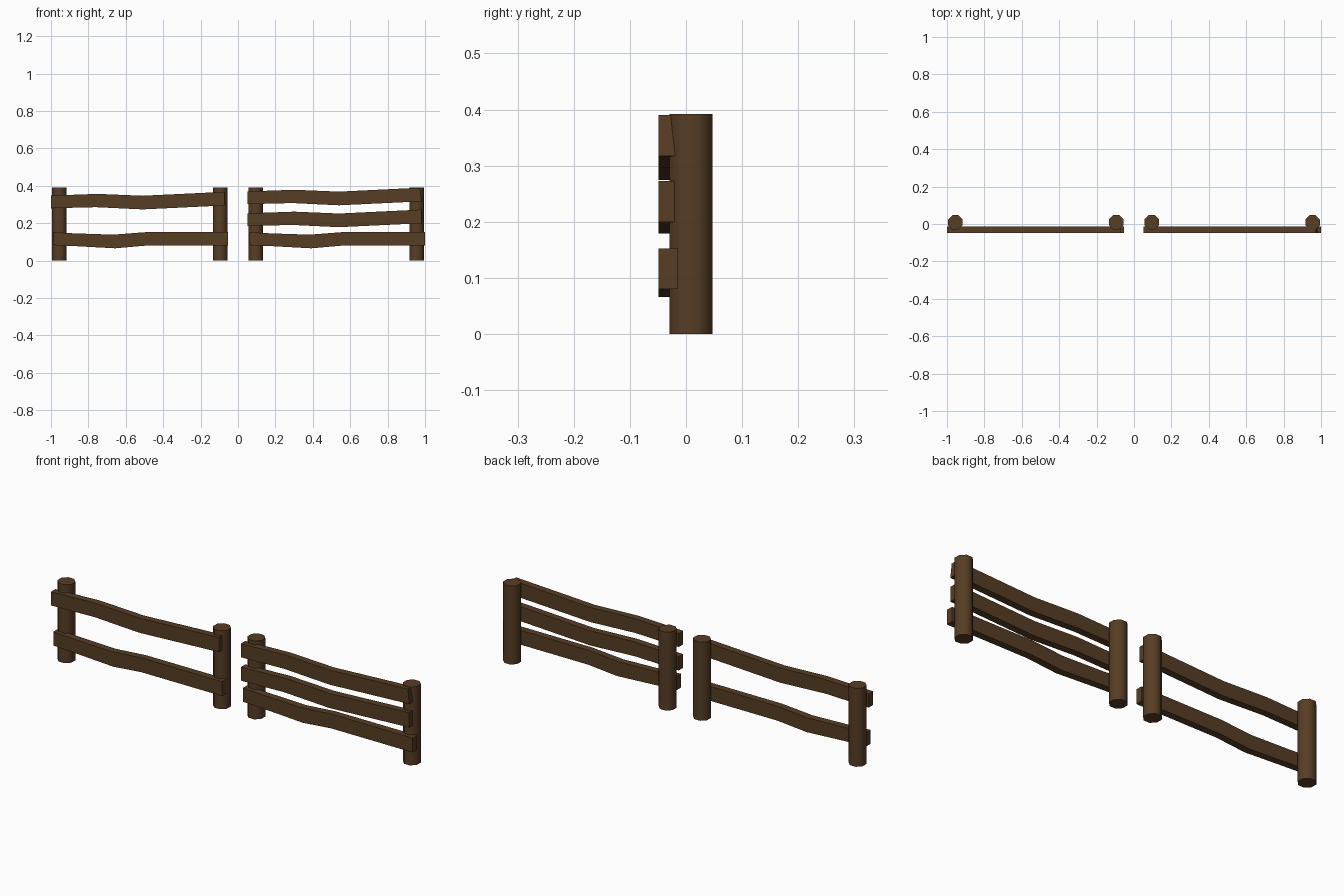
import bpy, bmesh, math

if "Cube" in bpy.data.objects:
    bpy.data.objects.remove(bpy.data.objects["Cube"])

wood = bpy.data.materials.new("brown wood")
wood.diffuse_color = (0.095, 0.047, 0.018, 1)
wood.use_nodes = True
wood.node_tree.nodes["Principled BSDF"].inputs["Base Color"].default_value = wood.diffuse_color

def finish(bm, name, angle):
    bmesh.ops.recalc_face_normals(bm, faces=bm.faces)
    me = bpy.data.meshes.new(name)
    bm.to_mesh(me)
    bm.free()
    me.materials.append(wood)
    ob = bpy.data.objects.new(name, me)
    bpy.context.collection.objects.link(ob)
    bpy.context.view_layer.objects.active = ob
    ob.select_set(True)
    bpy.ops.object.shade_smooth_by_angle(angle=math.radians(angle))
    ob.select_set(False)

# octagonal post with flats facing the axes
def post(name, x, y=0.009, r=0.0417, h=0.392):
    bm = bmesh.new()
    rings = []
    for z in (0, h):
        rings.append([bm.verts.new((x + r * math.cos(math.pi * (i + .5) / 4),
                                    y + r * math.sin(math.pi * (i + .5) / 4), z))
                      for i in range(8)])
    for i in range(8):
        j = (i + 1) % 8
        bm.faces.new((rings[0][i], rings[0][j], rings[1][j], rings[1][i]))
    bm.faces.new(rings[0])
    bm.faces.new(rings[1])
    finish(bm, name, 50)

# wavy plank: points are (x at top, x at bottom, top z, bottom z)
def rail(name, pts, y0=-0.049, y1=-0.014):
    bm = bmesh.new()
    secs = [[bm.verts.new(c) for c in ((xb, y0, b), (xb, y1, b), (xt, y1, t), (xt, y0, t))]
            for xt, xb, t, b in pts]
    for a, c in zip(secs, secs[1:]):
        for i in range(4):
            j = (i + 1) % 4
            bm.faces.new((a[i], a[j], c[j], c[i]))
    bm.faces.new(secs[0])
    bm.faces.new(secs[-1])
    finish(bm, name, 30)

for n, x in enumerate((-0.955, -0.095, 0.095, 0.955)):
    post("post_%d" % (n + 1), x)

# upper style rail, bowing up then down; z is the offset of the whole rail
def upper(name, x0, x1, z, slant=0.0):
    rail(name, [(x0, x0, z + .348, z + .280),
                (x0 + .25, x0 + .24, z + .357, z + .286),
                (x0 + .49, x0 + .49, z + .347, z + .274),
                (x1 - slant, x1, z + .368, z + .295)])

# lower style rail, dipping once
def lower(name, x0, x1):
    rail(name, [(x0, x0, .152, .083), (x0 + .11, x0 + .11, .146, .078),
                (x0 + .32, x0 + .33, .139, .066), (x0 + .49, x0 + .49, .152, .080),
                (x1, x1, .152, .080)])

upper("left_top_rail", -1.0, -0.072, 0)
lower("left_bottom_rail", -0.987, -0.054)
upper("right_top_rail", 0.05, 0.981, 0.022, 0.008)
upper("right_middle_rail", 0.05, 0.980, -0.095)
lower("right_bottom_rail", 0.062, 1.0)
